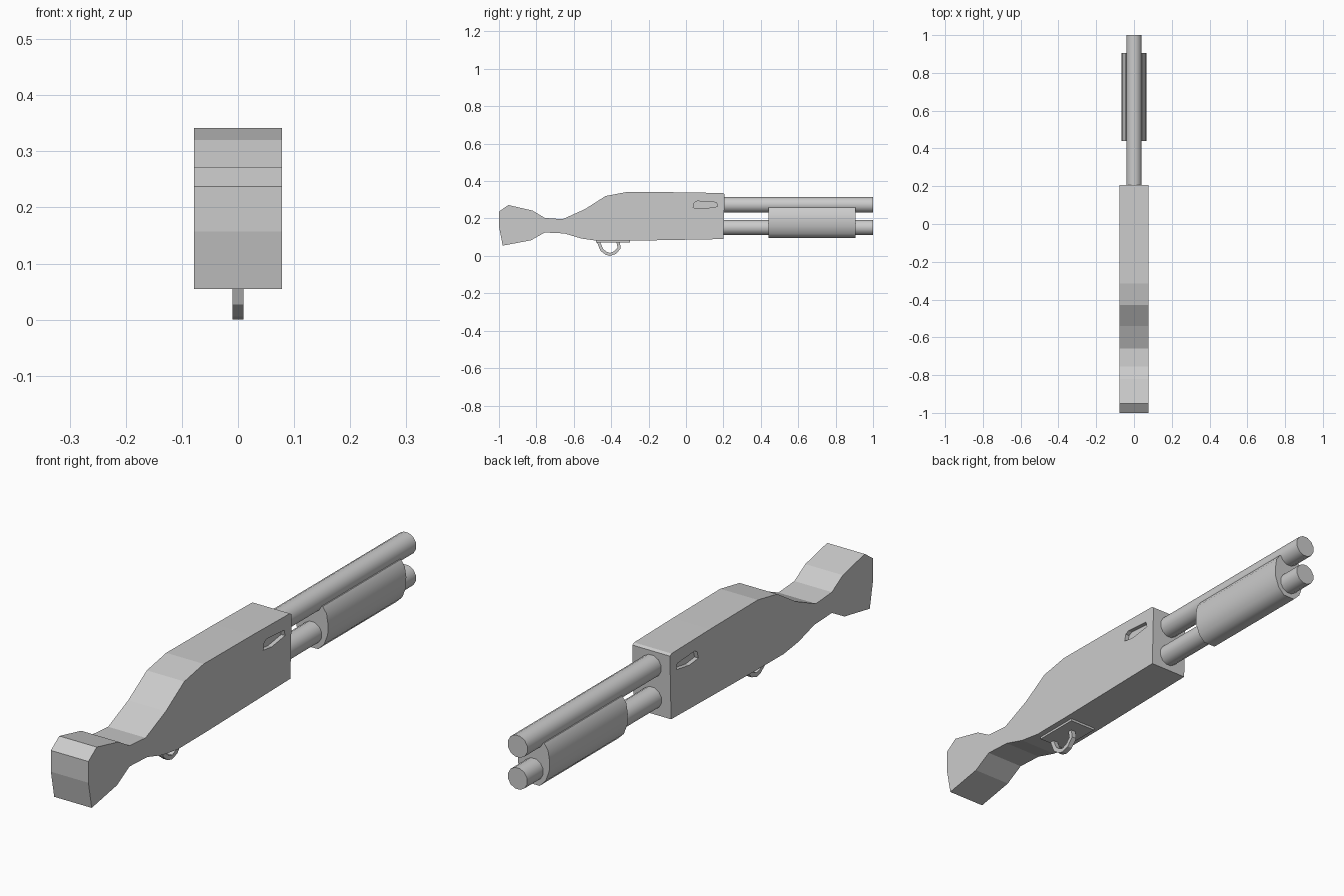
import bpy, bmesh, math

if "Cube" in bpy.data.objects:
    bpy.data.objects.remove(bpy.data.objects["Cube"])


def prism(name, pts, axis, a, b, angle=None):
    """Closed profile extruded from a to b along x (pts = y,z) or y (pts = x,z)."""
    bm = bmesh.new()
    rings = []
    for t in (a, b):
        rings.append([bm.verts.new((t, p, q) if axis == 'X' else (p, t, q)) for p, q in pts])
    n = len(pts)
    for i in range(n):
        j = (i + 1) % n
        bm.faces.new((rings[0][i], rings[0][j], rings[1][j], rings[1][i]))
    bm.faces.new(rings[0][::-1])
    bm.faces.new(rings[1])
    bmesh.ops.recalc_face_normals(bm, faces=bm.faces)
    me = bpy.data.meshes.new(name)
    bm.to_mesh(me)
    bm.free()
    ob = bpy.data.objects.new(name, me)
    bpy.context.collection.objects.link(ob)
    if angle:
        bpy.ops.object.select_all(action='DESELECT')
        ob.select_set(True)
        bpy.context.view_layer.objects.active = ob
        bpy.ops.object.shade_smooth_by_angle(angle=math.radians(angle))
    return ob


def circle(cz, r, n=12):
    return [(r * math.cos(2 * math.pi * (i + .5) / n),
             cz + r * math.sin(2 * math.pi * (i + .5) / n)) for i in range(n)]


# stock and receiver in one slab
body = prism("stock_and_receiver", [
    (-1, .157), (-1, .237), (-.95, .272), (-.82, .242), (-.755, .203), (-.66, .196),
    (-.54, .25), (-.43, .32), (-.315, .342), (-.03, .34), (.197, .336), (.207, .33),
    (.2, .09), (-.3, .081), (-.47, .08), (-.56, .093), (-.65, .12), (-.755, .125),
    (-.83, .083), (-.98, .055)], 'X', -.078, .078)

# ejection port recess on both sides
port = [(.038, .258), (.045, .285), (.06, .293), (.163, .286), (.168, .264), (.09, .252)]
for side in (-1, 1):
    cutter = prism("port_cutter", port, 'X', side * .062, side * .1)
    cutter.hide_render = True
    cutter.hide_set(True)
    cut = body.modifiers.new("port", 'BOOLEAN')
    cut.object = cutter
    cut.operation = 'DIFFERENCE'
    cut.solver = 'EXACT'

# barrel and magazine tube
prism("barrel", circle(.273, .042), 'Y', .19, 1, 40)
prism("magazine_tube", circle(.152, .041), 'Y', .19, 1, 40)

# pump grip: deep rounded trough around the tube
half = [(.044, .26), (.06, .238), (.066, .2), (.065, .16), (.05, .12), (.025, .095)]
prism("pump_grip", half + [(-x, z) for x, z in reversed(half)], 'Y', .44, .905, 50)

# trigger plate and guard
prism("trigger_plate", [(-.48, .085), (-.3, .085), (-.3, .072), (-.48, .072)], 'X', -.055, .055)
outer = [(-.477, .075), (-.457, .027), (-.43, .006), (-.405, 0), (-.375, .01), (-.349, .04), (-.354, .075)]
inner = [(-.372, .075), (-.366, .045), (-.383, .026), (-.405, .016), (-.423, .021), (-.443, .037), (-.459, .075)]
prism("trigger_guard", outer + inner, 'X', -.01, .01)
